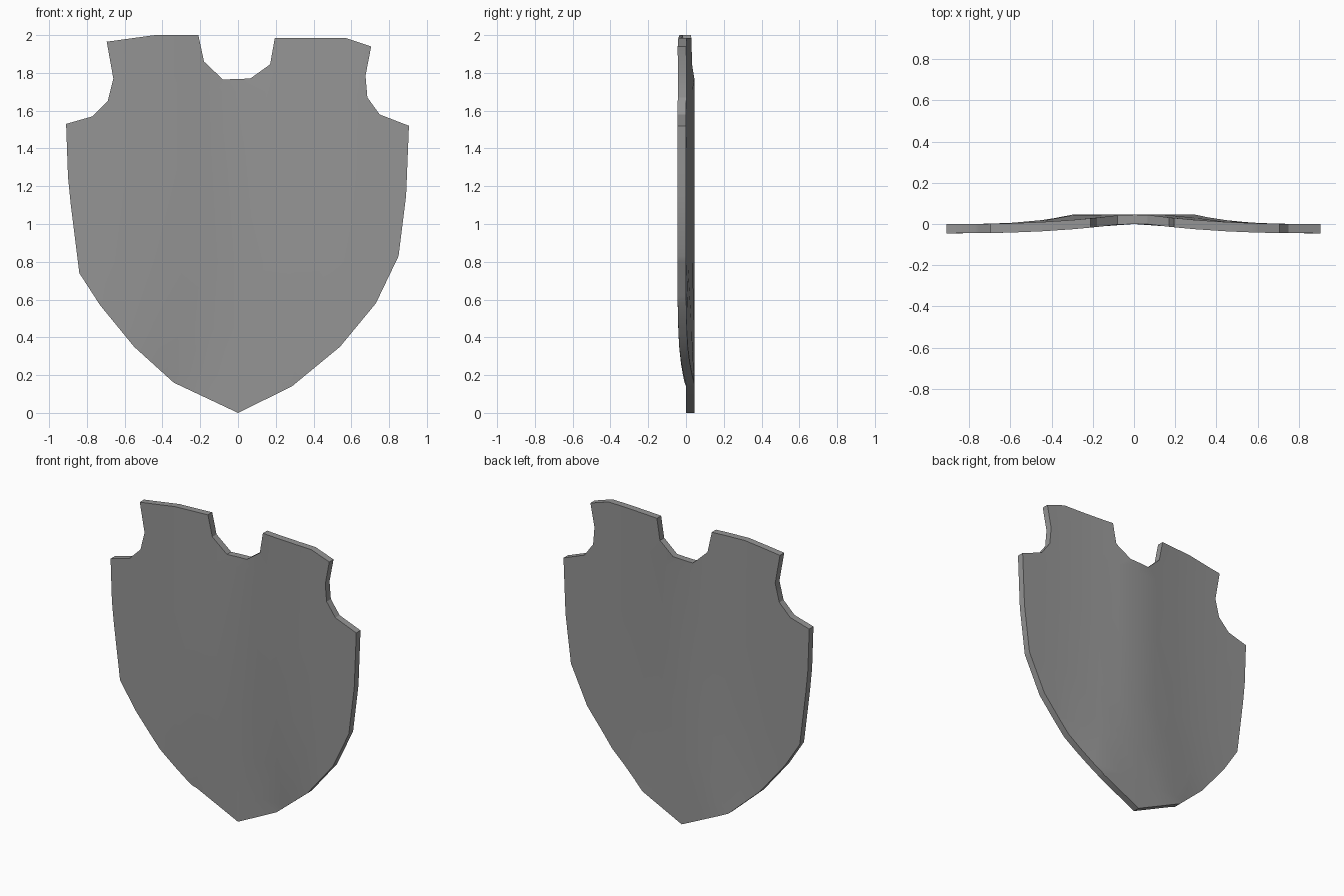
import bpy, bmesh, math

default = bpy.data.objects.get("Cube")
if default:
    bpy.data.objects.remove(default, do_unlink=True)

THICKNESS = 0.045

# Shield silhouette (x, z), clockwise from the left shoulder
OUTLINE = [
    (-.91, 1.53), (-.77, 1.57), (-.69, 1.65), (-.66, 1.77), (-.695, 1.965),
    (-.44, 2), (-.21, 2), (-.18, 1.86), (-.08, 1.765), (.065, 1.77),
    (.17, 1.845), (.195, 1.985), (.57, 1.985), (.705, 1.94), (.675, 1.785),
    (.685, 1.67), (.75, 1.58), (.905, 1.52), (.89, 1.15), (.85, .83),
    (.73, .58), (.54, .35), (.285, .14), (0, 0), (-.34, .16), (-.55, .35),
    (-.73, .57), (-.84, .74), (-.885, 1.1), (-.9, 1.25),
]


def bend(x, z):
    """Forward curl of the plate, flatter towards the tip."""
    t = min(max((z - .15) / .65, 0), 1)
    flat = .3 + (.06 - .3) * t
    u = min(max((abs(x) - flat) / (.9 - flat), 0), 1)
    return -.045 * (1 - (1 - u) ** 2.5)


bm = bmesh.new()
bm.faces.new([bm.verts.new((x, 0, z)) for x, z in OUTLINE])

# Cut the sheet into strips so it can curve
cuts = [((i * .15, 0, 0), (1, 0, 0)) for i in range(-5, 6)]
cuts += [((0, 0, z), (0, 0, 1)) for z in (.2, .45, .8, 1.3, 1.7)]
for point, normal in cuts:
    geom = bm.verts[:] + bm.edges[:] + bm.faces[:]
    bmesh.ops.bisect_plane(bm, geom=geom, plane_co=point, plane_no=normal, dist=1e-5)
for v in bm.verts:
    v.co.y = bend(v.co.x, v.co.z)

# Give the sheet its thickness
back = bmesh.ops.extrude_face_region(bm, geom=bm.faces[:])["geom"]
for v in back:
    if isinstance(v, bmesh.types.BMVert):
        v.co.y += THICKNESS
bmesh.ops.recalc_face_normals(bm, faces=bm.faces[:])

mesh = bpy.data.meshes.new("shield_plate")
bm.to_mesh(mesh)
bm.free()
shield = bpy.data.objects.new("shield_plate", mesh)
bpy.context.collection.objects.link(shield)

# Plain grey metal
grey = bpy.data.materials.new("plain_grey")
grey.use_nodes = True
colour = (.3, .3, .3, 1)
grey.diffuse_color = colour
grey.node_tree.nodes["Principled BSDF"].inputs["Base Color"].default_value = colour
mesh.materials.append(grey)

bpy.context.view_layer.objects.active = shield
shield.select_set(True)
bpy.ops.object.shade_smooth_by_angle(angle=math.radians(30))
